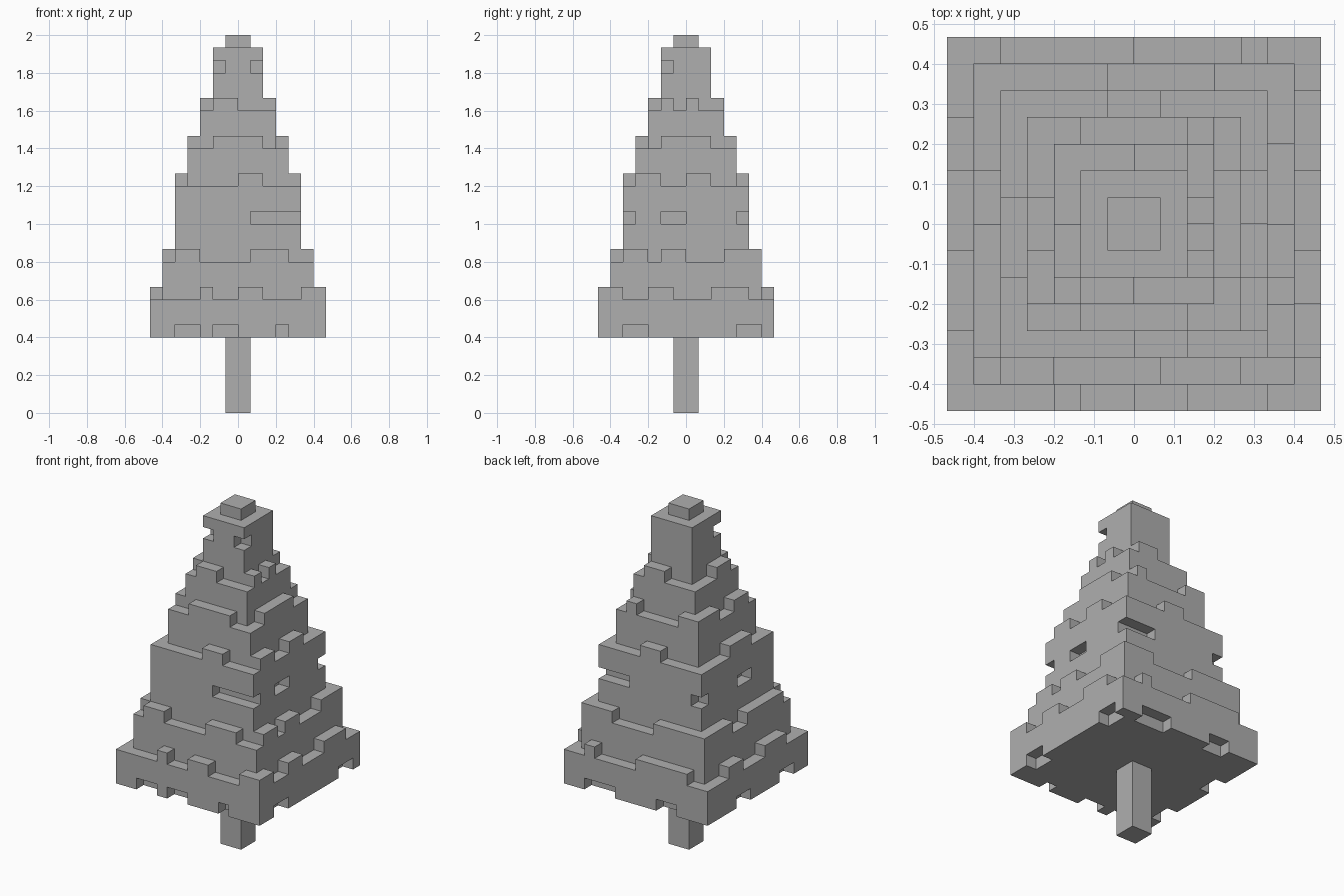
import bpy, bmesh
from mathutils import Vector

old = bpy.data.objects.get("Cube")
if old:
    bpy.data.objects.remove(old, do_unlink=True)

U = 1 / 15  # edge of one block

mat = bpy.data.materials.new("plain_grey")
mat.use_nodes = True
grey = (0.43, 0.43, 0.43, 1)
mat.diffuse_color = grey
mat.node_tree.nodes["Principled BSDF"].inputs["Base Color"].default_value = grey


def block(x0, x1, y0, y1, z0, z1):
    return {(x, y, z) for x in range(x0, x1) for y in range(y0, y1) for z in range(z0, z1)}


def square(half, z0, z1):
    return block(-half, half, -half, half, z0, z1)


def rim(half, z, front=(), right=(), back=(), left=()):
    """Blocks of the outermost ring, given as spans along each side."""
    cells = set()
    for a, b in front:
        cells |= block(a, b, -half, 1 - half, z, z + 1)
    for a, b in back:
        cells |= block(a, b, half - 1, half, z, z + 1)
    for a, b in right:
        cells |= block(half - 1, half, a, b, z, z + 1)
    for a, b in left:
        cells |= block(-half, 1 - half, a, b, z, z + 1)
    return cells


def build(name, cells):
    """Skin a set of blocks and merge its flat areas."""
    bm = bmesh.new()
    for c in cells:
        centre = Vector(c) + Vector((0.5, 0.5, 0.5))
        for axis in range(3):
            for sign in (-1, 1):
                n = Vector((0, 0, 0))
                n[axis] = sign
                if tuple(int(v) for v in Vector(c) + n) in cells:
                    continue
                u = Vector((0, 0, 0))
                u[(axis + 1) % 3] = 0.5
                v = n.cross(u)
                m = centre + n / 2
                bm.faces.new([bm.verts.new(p * U) for p in (m - u - v, m + u - v, m + u + v, m - u + v)])
    bmesh.ops.remove_doubles(bm, verts=bm.verts, dist=U / 100)
    bmesh.ops.dissolve_limit(bm, angle_limit=0.01, verts=bm.verts, edges=bm.edges)
    bmesh.ops.triangulate(bm, faces=[f for f in bm.faces if len(f.verts) > 4])
    mesh = bpy.data.meshes.new(name)
    bm.to_mesh(mesh)
    bm.free()
    mesh.materials.append(mat)
    bpy.context.collection.objects.link(bpy.data.objects.new(name, mesh))


# Stepped foliage: half width, bottom, top of the solid part of each tier
foliage = set()
for half, z0, z1 in ((7, 6, 9), (6, 9, 12), (5, 12, 18), (4, 18, 21), (3, 21, 24), (2, 24, 29), (1, 29, 30)):
    foliage |= square(half, z0, z1)

# Ragged upper rim of each tier
foliage |= rim(7, 9, front=[(-3, -2), (0, 2), (5, 7)], right=[(-7, -5), (-3, -1), (2, 5)],
               back=[(4, 5), (-5, 0)], left=[(2, 4), (-4, -1)])
foliage |= rim(6, 12, front=[(-5, -3), (1, 4)], right=[(-5, -3), (-2, 0), (3, 6)],
               back=[(-6, -1), (3, 6)], left=[(-5, 0), (2, 6)])
foliage |= rim(5, 18, front=[(0, 2)], right=[(-4, -2), (0, 2)], back=[(-1, 1)], left=[(-2, 1)])
foliage |= rim(4, 21, front=[(-2, 2)], right=[(-2, 2)], back=[(2, 3), (-4, -2)], left=[(1, 4), (-3, -1)])
foliage |= rim(3, 24, front=[(-2, 0)], right=[(-2, -1), (0, 1)], back=[(0, 2)], left=[(-2, 0)])

# Notches in the lower edge, the middle and the top
foliage -= rim(7, 6, front=[(-5, -3), (-2, 0), (3, 4)], right=[(-5, -3), (4, 6)],
               back=[(2, 5), (-4, -2)], left=[(-5, -3), (1, 3)])
foliage -= rim(5, 15, front=[(1, 5)], right=[(-2, 0)], back=[(2, 5), (-5, -4)], left=[(-2, 0)])
foliage -= rim(2, 27, front=[(-2, -1), (1, 2)])

build("foliage", foliage)
build("trunk", square(1, 0, 6))
